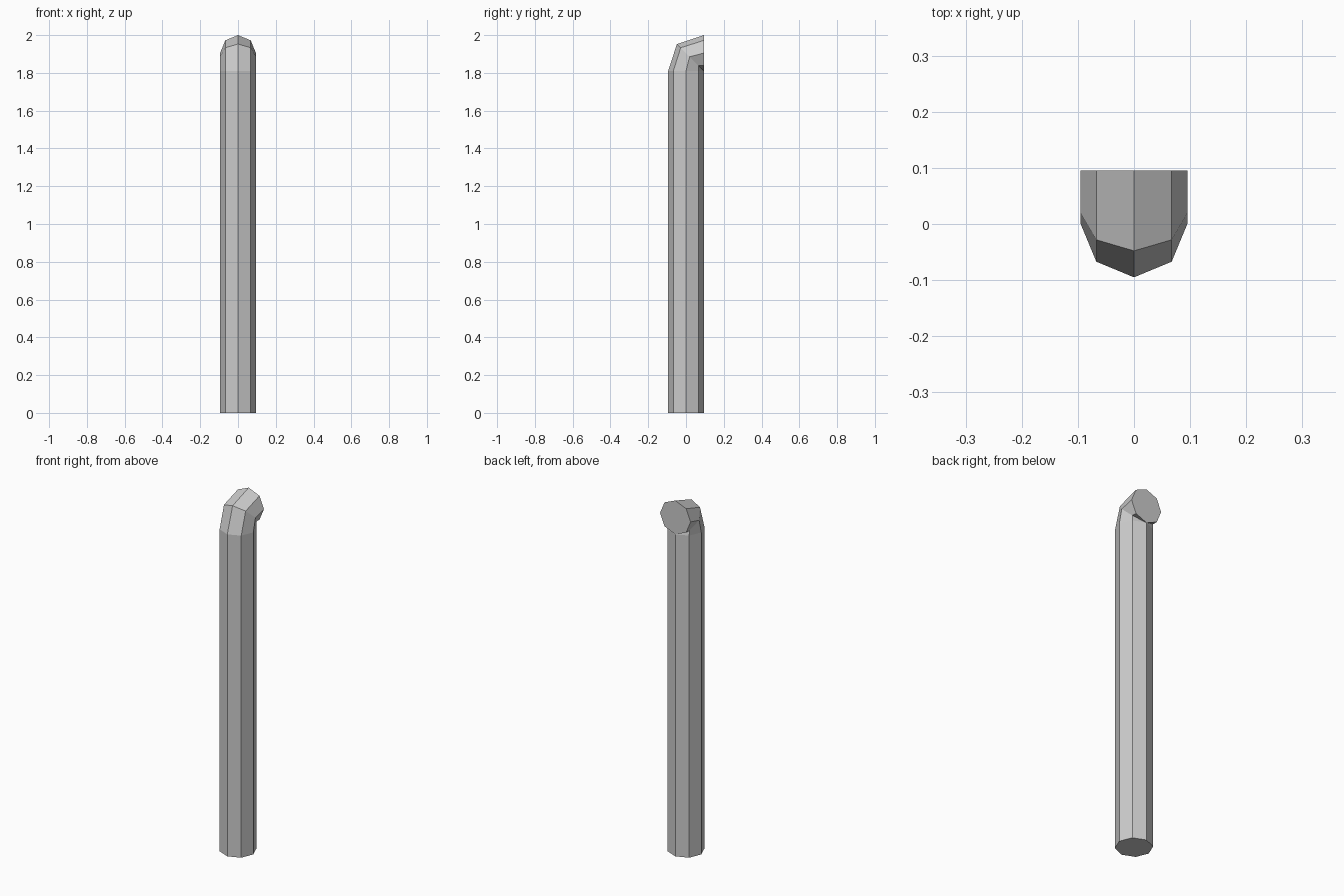
import bpy, bmesh
from math import sin, cos, pi, radians

if "Cube" in bpy.data.objects:
    bpy.data.objects.remove(bpy.data.objects["Cube"])

SIDES, R = 8, 0.095
BEND = 0.095          # bend radius: pivot sits at y=BEND, z=SHAFT
SHAFT = 1.81

bm = bmesh.new()


def ring(y, z, tilt):
    """Octagonal ring centred at (0, y, z), leaning towards +y by tilt."""
    out = []
    for i in range(SIDES):
        a = 2 * pi * i / SIDES
        u = R * sin(a)
        out.append(bm.verts.new((R * cos(a), y + u * cos(tilt), z - u * sin(tilt))))
    return out


# shaft bottom, shaft top, middle of the elbow, open mouth facing back
m = 0.107 * cos(radians(45))
rings = [ring(0, 0, 0),
         ring(0, SHAFT, 0),
         ring(BEND - m, SHAFT + m, radians(45)),
         ring(BEND, SHAFT + BEND, radians(90))]

# walls and end caps
for a, b in zip(rings, rings[1:]):
    for i in range(SIDES):
        j = (i + 1) % SIDES
        bm.faces.new((a[i], a[j], b[j], b[i]))
bm.faces.new(rings[0][::-1])
bm.faces.new(rings[-1])

mesh = bpy.data.meshes.new("bent_pipe")
bm.to_mesh(mesh)
bm.free()
bpy.context.collection.objects.link(bpy.data.objects.new("bent_pipe", mesh))
